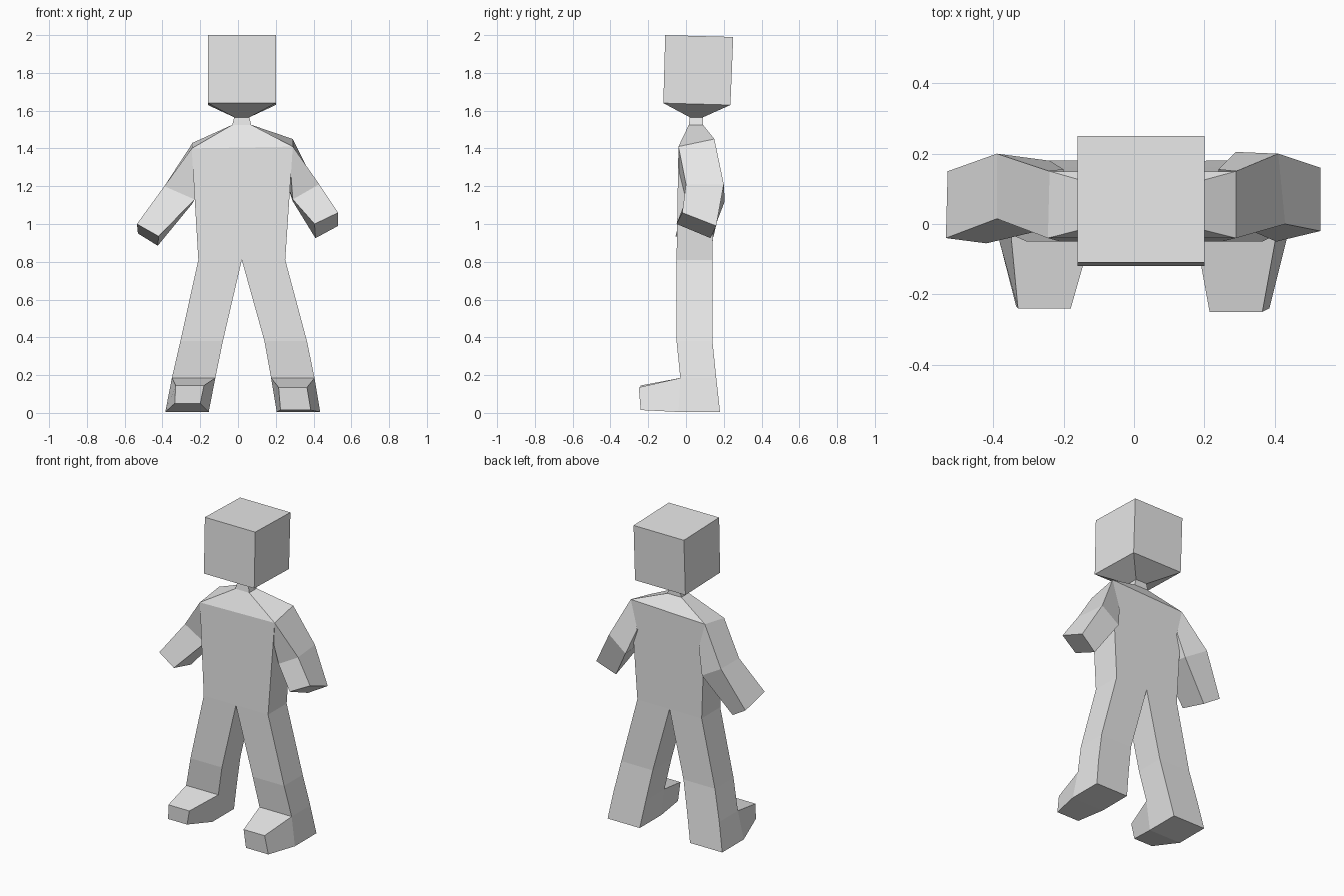
import bpy, bmesh

grey = bpy.data.materials.new("light grey")
grey.diffuse_color = (0.8, 0.8, 0.8, 1)


def loft(name, rings, cap_start=False, cap_end=False):
    """Skin a series of four-cornered rings with flat faces."""
    bm = bmesh.new()
    vs = [[bm.verts.new(p) for p in r] for r in rings]
    for a, b in zip(vs, vs[1:]):
        for i in range(4):
            j = (i + 1) % 4
            bm.faces.new((a[i], a[j], b[j], b[i]))
    if cap_start:
        bm.faces.new(vs[0])
    if cap_end:
        bm.faces.new(vs[-1])
    bmesh.ops.recalc_face_normals(bm, faces=bm.faces)
    # open tubes have no clear inside: compare with the ring centres
    mid = sum((v.co for v in bm.verts), vs[0][0].co * 0) / len(bm.verts)
    if sum(f.normal.dot(f.calc_center_median() - mid) * f.calc_area() for f in bm.faces) < 0:
        bmesh.ops.reverse_faces(bm, faces=bm.faces)
    me = bpy.data.meshes.new(name)
    bm.to_mesh(me)
    bm.free()
    me.materials.append(grey)
    ob = bpy.data.objects.new(name, me)
    bpy.context.collection.objects.link(ob)
    return ob


def slab(x0, x1, y0, y1, zf, zb=None):
    """Ring around a z section; the back may sit at another height."""
    zb = zf if zb is None else zb
    return [(x0, y0, zf), (x1, y0, zf), (x1, y1, zb), (x0, y1, zb)]


# Neck and box head, leaning back slightly
loft("head", [
    slab(-0.03, 0.07, 0.015, 0.09, 1.525),
    slab(-0.02, 0.06, 0.02, 0.09, 1.565),
    slab(-0.16, 0.20, -0.12, 0.235, 1.64, 1.63),
    slab(-0.16, 0.20, -0.11, 0.25, 2.0, 1.99)], cap_end=True)

# Torso with sloping shoulders
loft("torso", [
    slab(-0.21, 0.25, -0.05, 0.14, 0.81),
    [(-0.245, -0.04, 1.40), (0.29, -0.04, 1.41),
     (0.29, 0.15, 1.45), (-0.24, 0.15, 1.43)],
    slab(-0.03, 0.07, 0.015, 0.09, 1.525)])

# Arms: shoulder, elbow and wrist rings (outer front, outer back, inner back, inner front)
loft("left_arm", [
    [(-0.245, -0.04, 1.40), (-0.24, 0.15, 1.43), (-0.20, 0.155, 1.27), (-0.23, -0.035, 1.27)],
    [(-0.39, 0.015, 1.20), (-0.39, 0.20, 1.20), (-0.24, 0.18, 1.11), (-0.23, -0.01, 1.13)],
    [(-0.535, -0.04, 1.0), (-0.53, 0.15, 0.95), (-0.425, 0.13, 0.885), (-0.42, -0.055, 0.935)]],
    cap_end=True)
loft("right_arm", [
    [(0.29, -0.04, 1.41), (0.29, 0.15, 1.45), (0.24, 0.155, 1.27), (0.28, -0.035, 1.27)],
    [(0.43, 0.0, 1.21), (0.41, 0.20, 1.21), (0.29, 0.205, 1.12), (0.29, 0.0, 1.13)],
    [(0.53, -0.02, 1.06), (0.53, 0.16, 0.99), (0.41, 0.13, 0.925), (0.405, -0.05, 1.0)]],
    cap_end=True)

# Legs: hip, knee, ankle and sole; the toe box fills the open front below the ankle
legs = {
    "left": ([(-0.21, 0.02), (-0.305, -0.08), (-0.35, -0.12), (-0.385, -0.155)],
             [(-0.33, -0.24, 0.145), (-0.18, -0.24, 0.145), (-0.20, -0.235, 0.05), (-0.335, -0.235, 0.05)]),
    "right": ([(0.02, 0.25), (0.14, 0.365), (0.175, 0.405), (0.205, 0.435)],
              [(0.215, -0.25, 0.135), (0.365, -0.25, 0.135), (0.385, -0.24, 0.015), (0.225, -0.24, 0.015)]),
}
for side, (xs, toe) in legs.items():
    depth = [(-0.05, 0.14, 0.81), (-0.05, 0.14, 0.38), (-0.03, 0.16, 0.185), (-0.04, 0.18, 0.005)]
    rings = [slab(*x, *d) for x, d in zip(xs, depth)]
    loft(side + "_leg", rings, cap_end=True)
    ankle, sole = rings[2], rings[3]
    loft(side + "_foot", [[ankle[0], ankle[1], sole[1], sole[0]], toe], cap_end=True)
